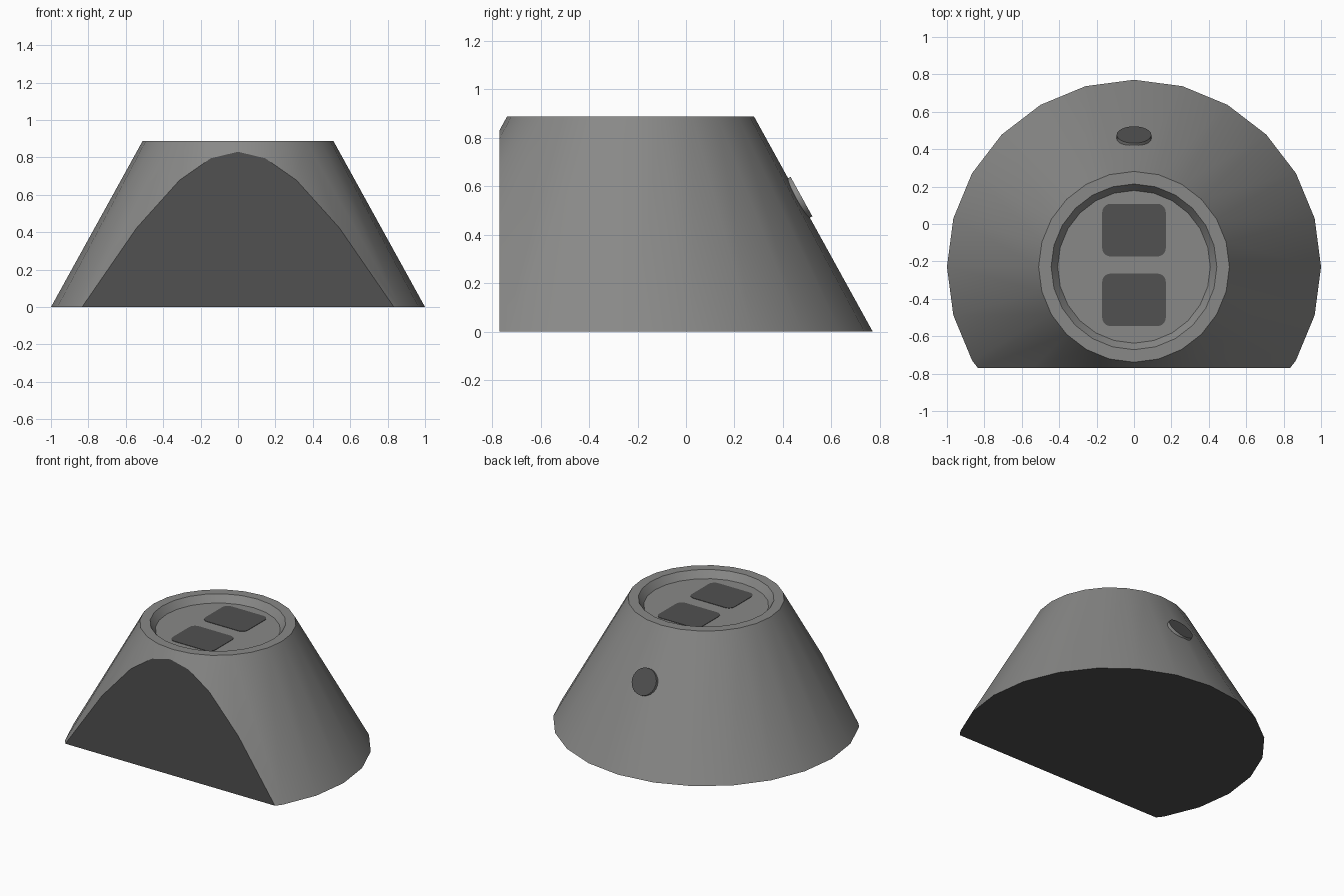
import bpy, bmesh, math
from mathutils import Matrix, Vector

if "Cube" in bpy.data.objects:
    bpy.data.objects.remove(bpy.data.objects["Cube"])

CY = -0.229          # y of the cone axis
CUT = -0.771         # flat front plane
H, R0, R1 = 0.888, 1.0, 0.51
FLOOR = H - 0.05     # floor of the top recess


def material(name, c):
    m = bpy.data.materials.new(name)
    m.diffuse_color = (*c, 1)
    m.use_nodes = True
    m.node_tree.nodes["Principled BSDF"].inputs["Base Color"].default_value = m.diffuse_color
    return m


GREY = material("mid grey", (0.25, 0.25, 0.245))
DARK = material("dark grey", (0.082, 0.082, 0.082))


def finish(name, bm, mats, smooth=True):
    bmesh.ops.recalc_face_normals(bm, faces=bm.faces)
    me = bpy.data.meshes.new(name)
    bm.to_mesh(me)
    bm.free()
    for m in mats:
        me.materials.append(m)
    if smooth:
        me.shade_smooth()
        me.set_sharp_from_angle(angle=math.radians(25))
    ob = bpy.data.objects.new(name, me)
    bpy.context.collection.objects.link(ob)
    return ob


def lathe(profile, n):
    """Solid of stacked rings, capped at both ends."""
    bm = bmesh.new()
    rings = [[bm.verts.new((r * math.cos(2 * math.pi * i / n),
                            r * math.sin(2 * math.pi * i / n), z)) for i in range(n)]
             for r, z in profile]
    for a, b in zip(rings, rings[1:]):
        for i in range(n):
            j = (i + 1) % n
            bm.faces.new((a[i], a[j], b[j], b[i]))
    bm.faces.new(rings[0][::-1])
    bm.faces.new(rings[-1])
    return bm


# Body: truncated cone with a recessed top, sliced flat at the front
bm = lathe([(R0, 0), (R1, H), (0.443, H), (0.408, FLOOR)], 24)
bmesh.ops.translate(bm, verts=bm.verts, vec=(0, CY, 0))
cut = bmesh.ops.bisect_plane(bm, geom=bm.verts[:] + bm.edges[:] + bm.faces[:],
                             plane_co=(0, CUT, 0), plane_no=(0, -1, 0), clear_outer=True)
edges = [e for e in cut["geom_cut"] if isinstance(e, bmesh.types.BMEdge)]
bmesh.ops.contextual_create(bm, geom=edges)
bmesh.ops.recalc_face_normals(bm, faces=bm.faces)
for f in bm.faces:
    # flat front and underside are dark
    if f.normal.y < -0.99 or f.normal.z < -0.99:
        f.material_index = 1
finish("body", bm, [GREY, DARK])


# Two rounded square panels lying in the recess
def panel(name, y0, y1, half=0.17, rad=0.045, seg=5):
    bm = bmesh.new()
    cy, hy = (y0 + y1) / 2, (y1 - y0) / 2
    vs = []
    for k, (sx, sy) in enumerate(((1, 1), (-1, 1), (-1, -1), (1, -1))):
        for i in range(seg + 1):
            a = math.pi / 2 * (k + i / seg)
            vs.append(bm.verts.new((sx * (half - rad) + rad * math.cos(a),
                                    cy + sy * (hy - rad) + rad * math.sin(a), FLOOR)))
    face = bm.faces.new(vs)
    ext = bmesh.ops.extrude_face_region(bm, geom=[face])
    up = [v for v in ext["geom"] if isinstance(v, bmesh.types.BMVert)]
    bmesh.ops.translate(bm, verts=up, vec=(0, 0, 0.003))
    finish(name, bm, [DARK], smooth=False)


panel("rear_panel", -0.174, 0.108)
panel("front_panel", -0.546, -0.265)

# Round button on the sloping back, dark cap on a grey edge
bm = lathe([(0.093, -0.035), (0.093, 0)], 24)
for f in bm.faces:
    if f.calc_center_median().z > -0.001:
        f.material_index = 1
normal = Vector((0, H, R0 - R1)).normalized()
bmesh.ops.transform(bm, verts=bm.verts,
                    matrix=Matrix.Translation((0, 0.477, 0.557))
                    @ normal.to_track_quat('Z', 'Y').to_matrix().to_4x4())
finish("back_button", bm, [GREY, DARK])
